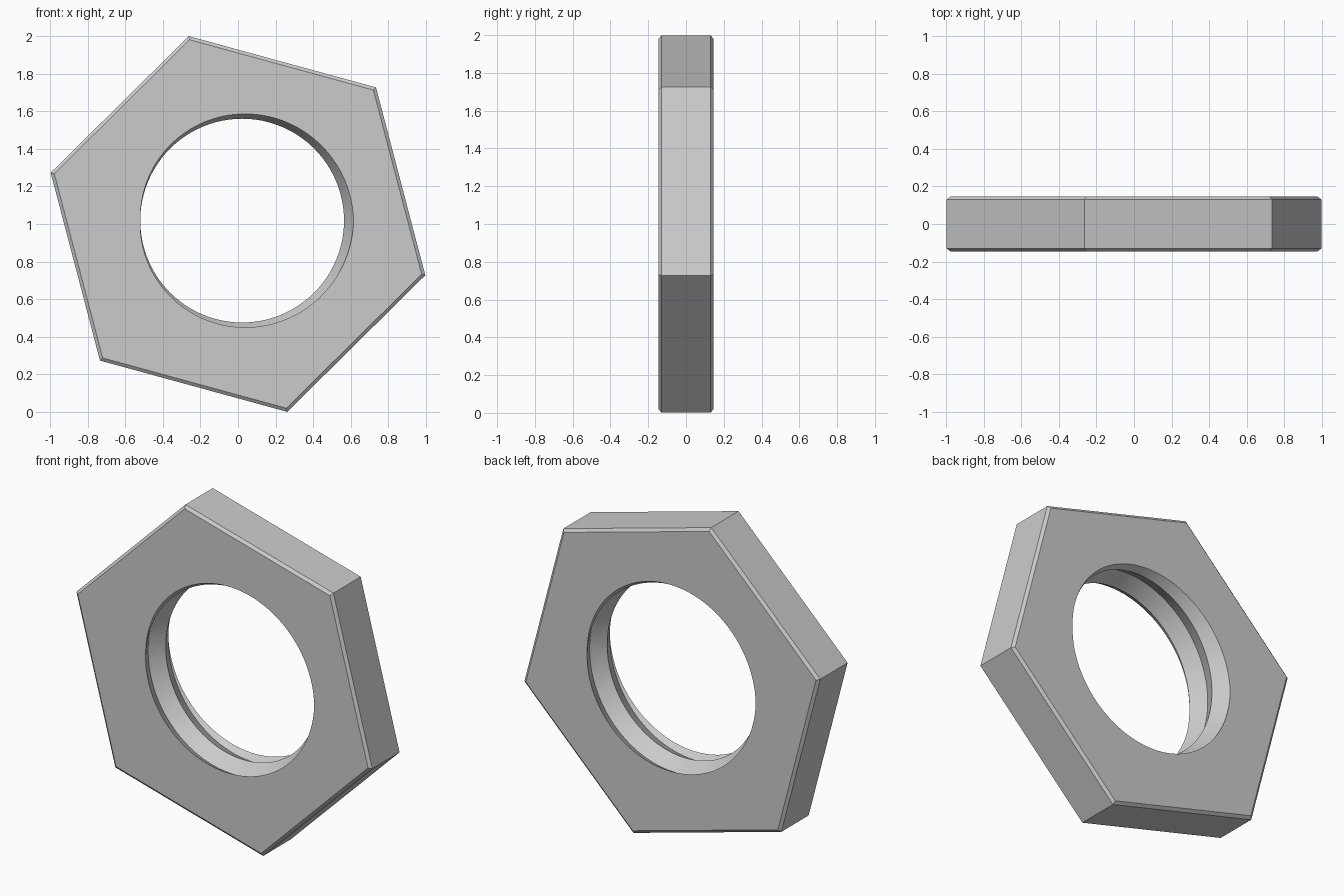
import bpy, bmesh
from math import cos, sin, pi, radians
from mathutils import Vector

cube = bpy.data.objects.get("Cube")
if cube:
    bpy.data.objects.remove(cube, do_unlink=True)

HALF = 0.145                      # half the thickness
BORE_X, BORE_Z = 0.022, 1.018     # bore axis
MINOR, MAJOR = 0.542, 0.593       # thread crest and root radii
PITCH = 2 * HALF / 1.5
STEPS = 96

steel = bpy.data.materials.new("steel grey")
steel.use_nodes = True
steel.diffuse_color = (0.6, 0.6, 0.6, 1)
steel.node_tree.nodes["Principled BSDF"].inputs["Base Color"].default_value = (0.6, 0.6, 0.6, 1)

bm = bmesh.new()

# Threaded bore: helical V profile, swept past both faces
columns = []
for i in range(STEPS + 1):
    a = 2 * pi * i / STEPS
    column = []
    for k in range(-2, 7):
        r = MAJOR if k % 2 else MINOR
        y = -HALF + PITCH * (0.5 + k / 2 - i / STEPS)
        column.append(bm.verts.new((BORE_X + r * cos(a), y, BORE_Z + r * sin(a))))
    columns.append(column)
for c0, c1 in zip(columns, columns[1:]):
    for k in range(len(c0) - 1):
        bm.faces.new((c0[k], c0[k + 1], c1[k + 1], c1[k]))
bmesh.ops.remove_doubles(bm, verts=bm.verts, dist=1e-5)

# Trim the thread flush with the front and back
for side in (-1, 1):
    bmesh.ops.bisect_plane(bm, geom=bm.verts[:] + bm.edges[:] + bm.faces[:], dist=1e-6,
                           plane_co=(0, side * HALF, 0), plane_no=(0, side, 0), clear_outer=True)
bmesh.ops.remove_doubles(bm, verts=bm.verts, dist=1e-4)
rims = [[e for e in bm.edges if e.is_boundary and all(abs(v.co.y - s * HALF) < 1e-3 for v in e.verts)]
        for s in (-1, 1)]


# Hexagonal body with chamfered rims
def hexagon(radius, y):
    angles = [radians(44.7 + 60 * i) for i in range(6)]
    return [bm.verts.new((radius * cos(a), y, 1 + radius * sin(a))) for a in angles]


R, CH = 1.033, 0.014
rings = [hexagon(R - 0.02, -HALF), hexagon(R, -HALF + CH),
         hexagon(R, HALF - CH), hexagon(R - 0.02, HALF)]
for lo, hi in zip(rings, rings[1:]):
    for i in range(6):
        j = (i + 1) % 6
        bm.faces.new((lo[i], lo[j], hi[j], hi[i]))

# Flat front and back between hexagon and bore
for ring, rim, side in ((rings[0], rims[0], -1), (rings[3], rims[1], 1)):
    outer = [bm.edges.get((ring[i], ring[(i + 1) % 6])) for i in range(6)]
    bmesh.ops.triangle_fill(bm, use_beauty=True, use_dissolve=False,
                            edges=outer + rim, normal=Vector((0, side, 0)))
bmesh.ops.recalc_face_normals(bm, faces=bm.faces)

mesh = bpy.data.meshes.new("hex_nut")
bm.to_mesh(mesh)
bm.free()
mesh.materials.append(steel)
nut = bpy.data.objects.new("hex_nut", mesh)
bpy.context.collection.objects.link(nut)
bpy.ops.object.select_all(action='DESELECT')
nut.select_set(True)
bpy.context.view_layer.objects.active = nut
bpy.ops.object.shade_smooth_by_angle(angle=radians(25))
